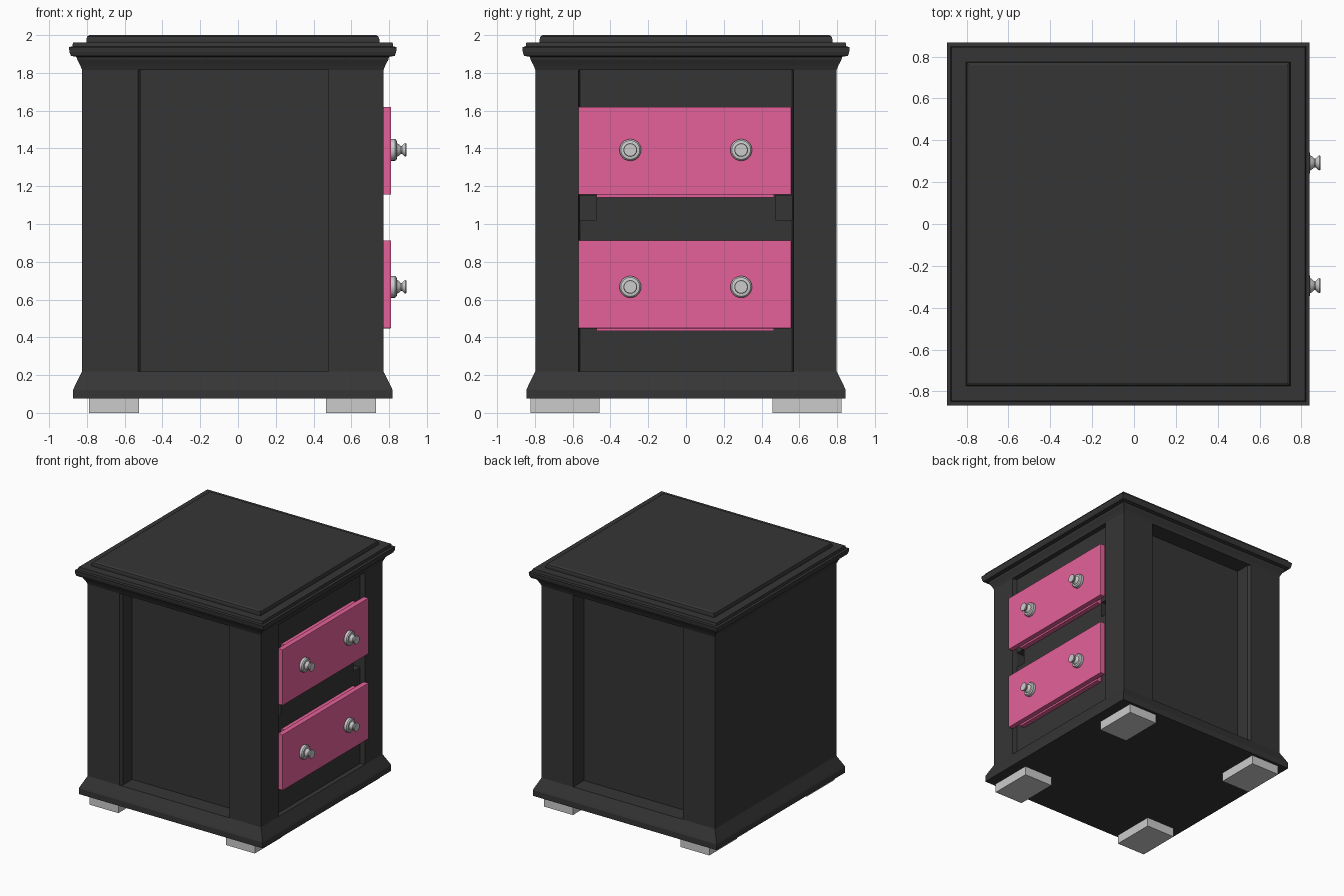
import bpy, bmesh, math
from mathutils import Matrix

if "Cube" in bpy.data.objects:
    bpy.data.objects.remove(bpy.data.objects["Cube"])


def material(name, rgb):
    m = bpy.data.materials.new(name)
    m.diffuse_color = (*rgb, 1)
    m.use_nodes = True
    m.node_tree.nodes["Principled BSDF"].inputs["Base Color"].default_value = m.diffuse_color
    return m


DARK = material("charcoal_paint", (0.036, 0.036, 0.036))
PINK = material("pink_paint", (0.78, 0.12, 0.32))


def finish(name, bm, mat=None, smooth=False, bevel=0):
    bmesh.ops.recalc_face_normals(bm, faces=bm.faces[:])
    me = bpy.data.meshes.new(name)
    bm.to_mesh(me)
    bm.free()
    ob = bpy.data.objects.new(name, me)
    bpy.context.collection.objects.link(ob)
    if mat:
        me.materials.append(mat)
    if bevel:
        b = ob.modifiers.new("edge_bevel", 'BEVEL')
        b.width, b.segments = bevel, 2
    if smooth:
        bpy.ops.object.select_all(action='DESELECT')
        bpy.context.view_layer.objects.active = ob
        ob.select_set(True)
        bpy.ops.object.shade_smooth_by_angle(angle=math.radians(35))
    return ob


def loft(name, rings, mat=None, smooth=False):
    """Join equal-length rings of points and cap both ends."""
    bm = bmesh.new()
    loops = [[bm.verts.new(p) for p in r] for r in rings]
    n = len(loops[0])
    for a, b in zip(loops, loops[1:]):
        for i in range(n):
            j = (i + 1) % n
            bm.faces.new((a[i], a[j], b[j], b[i]))
    bm.faces.new(loops[0])
    bm.faces.new(loops[-1])
    return finish(name, bm, mat, smooth)


def box(name, x0, x1, y0, y1, z0, z1, mat=None, bevel=0):
    bm = bmesh.new()
    c = Matrix.Translation(((x0 + x1) / 2, (y0 + y1) / 2, (z0 + z1) / 2))
    s = Matrix.Diagonal((x1 - x0, y1 - y0, z1 - z0, 1))
    bmesh.ops.create_cube(bm, size=1, matrix=c @ s)
    return finish(name, bm, mat, bevel=bevel)


X0, X1, Y = -0.825, 0.77, 0.797      # outer faces of the cabinet


def moulding(name, profile):
    """Rectangular moulding: profile is (offset from the cabinet face, z)."""
    loft(name, [[(X0 - o, -Y - o, z), (X1 + o, -Y - o, z),
                 (X1 + o, Y + o, z), (X0 - o, Y + o, z)] for o, z in profile], DARK)


# cabinet body: plan outline with recessed sides and drawer bay
P = 0.655
half = [(X0, -Y), (-0.53, -Y), (-0.515, -Y + 0.02), (-0.515, -P), (0.48, -P),
        (0.48, -Y), (X1, -Y), (X1, -0.57), (X1 - 0.04, -0.562)]
plan = half + [(x, -y) for x, y in reversed(half)]
body = loft("cabinet_body", [[(x, y, z) for x, y in plan] for z in (0.2, 1.85)], DARK)

# gaps at both ends of the rail between the drawers
for side, (a, b) in {"left": (-0.562, -0.475), "right": (0.475, 0.562)}.items():
    cut = box("rail_gap_cutter_" + side, 0.55, 0.76, a, b, 1.02, 1.15)
    cut.hide_render = True
    cut.hide_set(True)
    m = body.modifiers.new("rail_gap", 'BOOLEAN')
    m.operation, m.object, m.solver = 'DIFFERENCE', cut, 'EXACT'

# base and top mouldings
moulding("base_moulding", [(0.048, 0.075), (0.048, 0.122), (0.04, 0.14),
                           (0.015, 0.19), (0.0, 0.22)])
moulding("top_moulding", [(0.0, 1.815), (0.01, 1.84), (0.026, 1.87), (0.03, 1.885),
                          (0.06, 1.89), (0.067, 1.91), (0.07, 1.937), (0.052, 1.94),
                          (0.048, 1.962), (-0.022, 1.962), (-0.022, 1.978),
                          (-0.026, 1.992), (-0.038, 2.0)])

# four block feet
for xn, (a, b) in {"back": (-0.79, -0.525), "front": (0.465, 0.73)}.items():
    for yn, (c, d) in {"left": (-0.822, -0.458), "right": (0.458, 0.822)}.items():
        box(f"{xn}_{yn}_foot", a, b, c, d, 0, 0.076)

# drawers with turned knobs
KNOB = [(0.0575, 0.81), (0.0575, 0.832), (0.05, 0.84), (0.036, 0.842), (0.032, 0.85),
        (0.021, 0.862), (0.021, 0.868), (0.033, 0.88), (0.036, 0.886), (0.033, 0.891)]
for label, z0, zk in (("lower", 0.448, 0.667), ("upper", 1.155, 1.392)):
    box(label + "_drawer_front", X1 - 0.004, 0.811, -0.57, 0.558, z0, z0 + 0.465, PINK, 0.004)
    box(label + "_drawer_box", 0.70, X1, -0.475, 0.465, z0 - 0.015, z0 + 0.455, PINK)
    for side, yk in (("left", -0.295), ("right", 0.292)):
        rings = [[(x, yk + r * math.cos(t * math.tau / 24), zk + r * math.sin(t * math.tau / 24))
                  for t in range(24)] for r, x in KNOB]
        loft(f"{label}_{side}_knob", rings, None, True)
